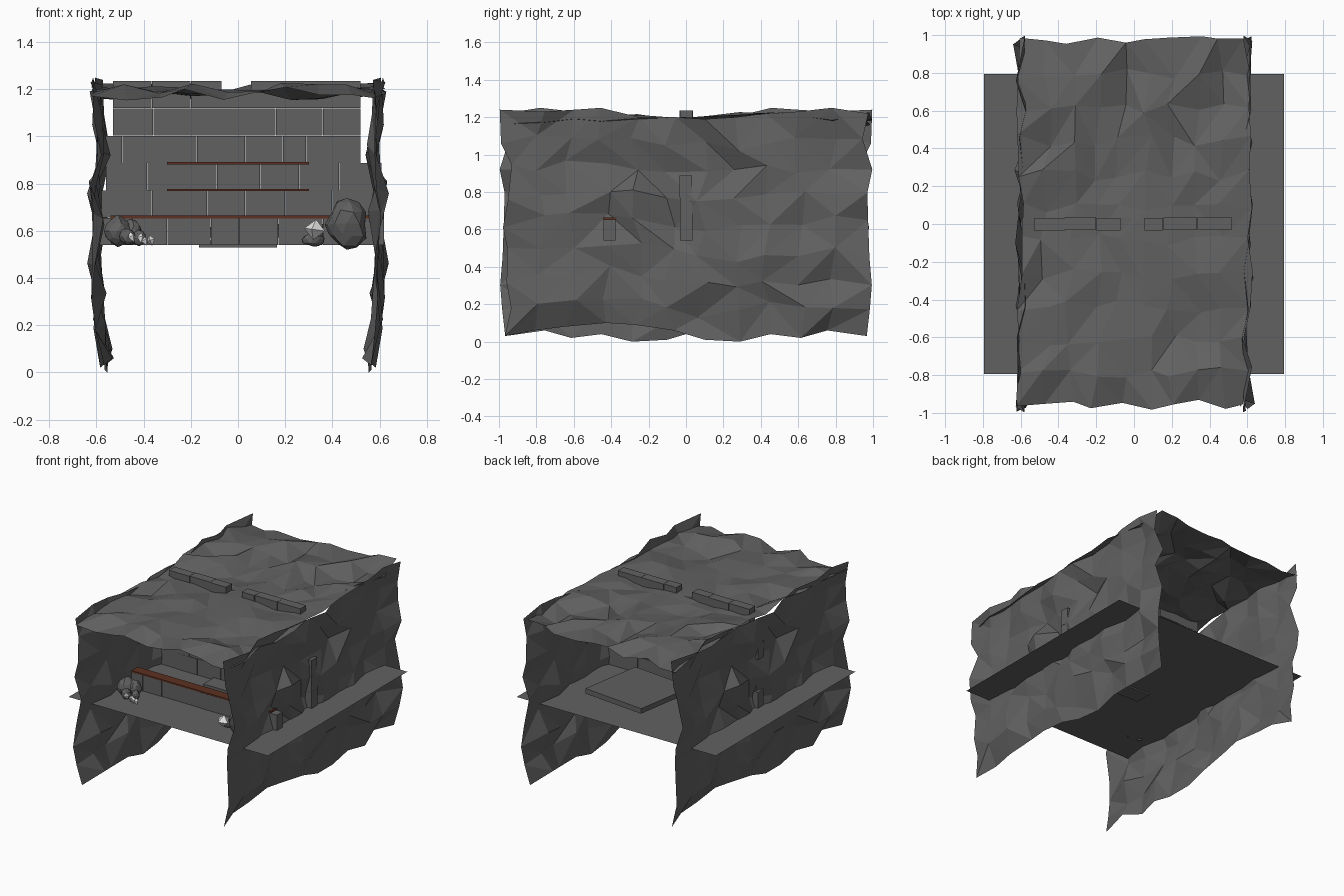
import bpy, bmesh, random
from math import pi
from mathutils import Vector, Matrix

if "Cube" in bpy.data.objects:
    bpy.data.objects.remove(bpy.data.objects["Cube"])
rng = random.Random(11)


def material(name, r, g, b):
    m = bpy.data.materials.new(name)
    m.use_nodes = True
    m.diffuse_color = (r, g, b, 1)
    m.node_tree.nodes["Principled BSDF"].inputs["Base Color"].default_value = (r, g, b, 1)
    return m


STONE = material("grey stone", .12, .12, .12)
WOOD = material("red brown wood", .11, .03, .015)
CRYSTAL = material("white crystal", .8, .8, .8)


def finish(bm, name, mat):
    me = bpy.data.meshes.new(name)
    bm.to_mesh(me)
    bm.free()
    me.materials.append(mat)
    ob = bpy.data.objects.new(name, me)
    bpy.context.collection.objects.link(ob)
    return ob


def add_box(bm, lo, hi):
    lo, hi = Vector(lo), Vector(hi)
    m = Matrix.Translation((lo + hi) / 2) @ Matrix.Diagonal((hi - lo).to_4d())
    m[3][3] = 1
    bmesh.ops.create_cube(bm, size=1, matrix=m)


def box(name, lo, hi, mat=STONE):
    bm = bmesh.new()
    add_box(bm, lo, hi)
    return finish(bm, name, mat)


def j(a):
    return rng.uniform(-a, a)


def sheet(name, cols, rows, place):
    """Rough rock sheet: a grid whose points come from place(column, row)."""
    bm = bmesh.new()
    grid = [[bm.verts.new(place(c, r)) for r in range(rows + 1)] for c in range(cols + 1)]
    for c in range(cols):
        for r in range(rows):
            a, b = grid[c][r], grid[c + 1][r]
            d, e = grid[c][r + 1], grid[c + 1][r + 1]
            if rng.random() < .5:
                tris = (a, b, e), (a, e, d)
            else:
                tris = (a, b, d), (b, e, d)
            for t in tris:
                bm.faces.new(t)
    return finish(bm, name, STONE)


def clamp(y):
    return max(-1, min(1, y))


# Side walls: one rugged sheet with ridges, turned half round for the other side
FOOT = [.03, .06, .08, .1, .09, .06, .01, 0, .04, .02, .06, .03]
CREST = [1.24, 1.23, 1.24, 1.25, 1.2, 1.2, 1.19, 1.2, 1.22, 1.23, 1.25, 1.22]
RIDGE = [.56, .58, .59, .61, .58, .605, .57, .59, .6]


def wall_point(c, r):
    v = r / 8
    y = (c / 11 - .5) * 1.93 + j(.035)
    z = FOOT[c] * (1 - v) + CREST[c] * v
    if 0 < r < 8:
        z += j(.03)
    return RIDGE[r] + j(.036), clamp(y), z


left_wall = sheet("left_rock_wall", 11, 8, wall_point)
right_wall = left_wall.copy()
right_wall.name = "right_rock_wall"
right_wall.rotation_euler.z = pi
bpy.context.collection.objects.link(right_wall)


# Ceiling, calmer where the bricks come through
def ceiling_point(c, r):
    x = (c / 9 - .5) * 1.2 + j(.03)
    y = (r / 11 - .5) * 1.93 + j(.035)
    rough = .02 if abs(y) < .2 else .038
    return x, clamp(y), 1.19 + j(rough)


sheet("rock_ceiling", 9, 11, ceiling_point)

# Floor sheet
bm = bmesh.new()
bmesh.ops.create_grid(bm, x_segments=1, y_segments=1, size=.795,
                      matrix=Matrix.Translation((0, 0, .54)))
finish(bm, "floor", STONE)

# Dividing brick wall, course by course, bricks set slightly unevenly
COURSES = [
    (-.6, -.46, -.3, -.115, .01, .17, .36, .61),
    (-.58, -.365, -.13, .03, .2, .4, .61),
    (-.56, -.385, -.09, .095, .26, .43, .61),
    (-.6, -.49, -.175, .03, .19, .29, .52),
    (-.53, -.36, -.195, -.07, .055, .16, .36, .52),
    (-.53, -.365, -.2, -.07, .055, .155, .335, .52),
]
STEP = .116
bm = bmesh.new()
for i, joints in enumerate(COURSES):
    z = .54 + i * STEP
    for a, b in zip(joints, joints[1:]):
        low = .045 if i == 5 and a == -.07 else .001
        shift = j(.004)
        add_box(bm, (a + .0008, shift - .032, z), (b - .0008, shift + .034, z + STEP - low))
finish(bm, "brick_wall", STONE)

# Low front wall with its plank
bm = bmesh.new()
edges = [-.54, -.45, -.3, -.115, .005, .17, .36, .62]
for a, b in zip(edges, edges[1:]):
    shift = j(.003)
    add_box(bm, (a + .001, shift - .44, .54), (b - .001, shift - .375, .652))
finish(bm, "low_brick_wall", STONE)
box("low_wall_plank", (-.54, -.443, .653), (.57, -.372, .664), WOOD)

# Shelves on the brick wall
for i, z in enumerate((.768, .882)):
    box("shelf_%d" % (i + 1), (-.3, -.11, z), (.3, -.032, z + .01), WOOD)

# Stone step in front of the wall and fallen slab behind it
box("stone_step", (-.165, -.16, .53), (.165, -.04, .56))
slab = box("fallen_slab", (-.24, -.25, -.018), (.24, .25, .018))
slab.location = (.13, .36, .6)
slab.rotation_euler = (.04, 0, -.1)


def rock(name, at, size, rough=.1):
    bm = bmesh.new()
    bmesh.ops.create_icosphere(bm, subdivisions=2, radius=1)
    # Flatten random sides to get broken stone faces
    for n in range(7):
        side = Vector((j(1), j(1), j(1))).normalized()
        for v in bm.verts:
            over = v.co.dot(side) - .82
            if over > 0:
                v.co -= side * over
    for v in bm.verts:
        v.co = Vector(at) + v.co * Vector(size) * (1 + j(rough))
    return finish(bm, name, STONE)


def shard(name, at, width, height):
    bm = bmesh.new()
    for s in (1, -1):
        bmesh.ops.create_cone(bm, segments=4, radius1=width, radius2=0, depth=height,
                              matrix=Matrix.Scale(s, 4, (0, 0, 1)) @
                              Matrix.Translation((0, 0, height / 2)))
    bmesh.ops.recalc_face_normals(bm, faces=bm.faces)
    ob = finish(bm, name, CRYSTAL)
    ob.location = at
    ob.rotation_euler = (j(.3) - .3, j(.3), j(.6))


# Boulders
rock("big_boulder", (.462, -.62, .628), (.095, .09, .11), .05)
for i, (x, y, z, s) in enumerate([(-.51, -.55, .6, .06), (-.455, -.53, .595, .05),
                                  (-.42, -.57, .57, .03), (-.47, -.6, .575, .035)]):
    rock("small_boulder_%d" % (i + 1), (x, y, z), (s, s, s * 1.15), .03)
rock("crystal_base", (.32, -.57, .562), (.05, .035, .03), .05)

# Crystals
shard("large_crystal", (.325, -.63, .605), .046, .044)
for i, (x, z) in enumerate([(-.45, .575), (-.41, .57), (-.37, .56), (-.395, .56)]):
    shard("small_crystal_%d" % (i + 1), (x, -.63, z), .018, .024)
